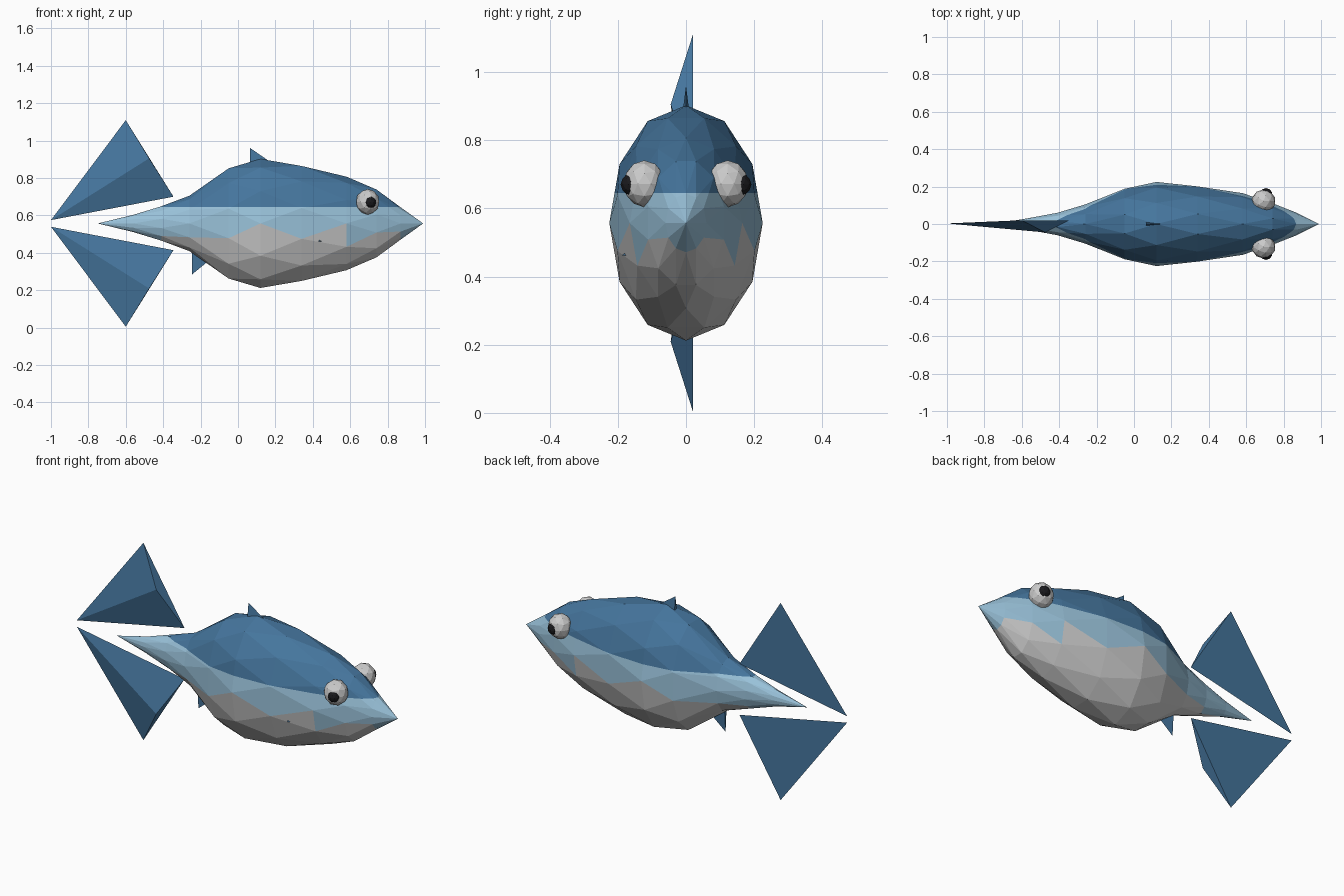
import bpy, bmesh, math
from mathutils import Vector

if "Cube" in bpy.data.objects:
    bpy.data.objects.remove(bpy.data.objects["Cube"])

ZC = 0.557  # height of the long axis


def mat(name, r, g, b):
    m = bpy.data.materials.new(name)
    m.diffuse_color = (r, g, b, 1)
    m.use_nodes = True
    m.node_tree.nodes["Principled BSDF"].inputs["Base Color"].default_value = m.diffuse_color
    return m


BLUE = mat("blue", 0.06, 0.18, 0.34)
PALE = mat("pale_blue", 0.32, 0.54, 0.70)
GREY = mat("belly_grey", 0.60, 0.60, 0.60)
BLACK = mat("black", 0.01, 0.01, 0.012)


def finish(name, bm, *mats):
    bmesh.ops.recalc_face_normals(bm, faces=bm.faces[:])
    me = bpy.data.meshes.new(name)
    bm.to_mesh(me)
    bm.free()
    for m in mats:
        me.materials.append(m)
    ob = bpy.data.objects.new(name, me)
    bpy.context.collection.objects.link(ob)
    return ob


# Body: staggered elliptical rings (x, half height, half width) joined by triangles
def make_body(n=12):
    stations = [(-.56, .046, .032), (-.41, .095, .062), (-.26, .148, .105),
                (-.05, .305, .195), (.12, .345, .225), (.34, .318, .208),
                (.58, .25, .165), (.74, .188, .115), (.87, .086, .06)]
    bm = bmesh.new()
    rings = []
    for i, (x, h, w) in enumerate(stations):
        off = 0.5 * (i % 2)
        angs = [2 * math.pi * (j + off) / n for j in range(n)]
        rings.append([bm.verts.new((x, w * math.cos(a), ZC + h * math.sin(a))) for a in angs])
    for i in range(len(rings) - 1):
        a, b = rings[i], rings[i + 1]
        if i % 2:
            a, b = b, a
        for j in range(n):
            k = (j + 1) % n
            bm.faces.new((a[j], a[k], b[j]))
            bm.faces.new((b[j], a[k], b[k]))
    for x, ring in ((-.75, rings[0]), (.99, rings[-1])):
        tip = bm.verts.new((x, 0, ZC))
        for j in range(n):
            bm.faces.new((ring[j], ring[(j + 1) % n], tip))
    # straight colour line between the back and the flank
    bmesh.ops.bisect_plane(bm, geom=bm.verts[:] + bm.edges[:] + bm.faces[:],
                           plane_co=(0, 0, 0.645), plane_no=(0, 0, 1))
    for f in bm.faces:
        z = f.calc_center_median().z
        f.material_index = 0 if z > 0.645 else 1 if z > 0.49 else 2
    return finish("body", bm, BLUE, PALE, GREY)


# Fins: thin tetrahedra
def make_fin(name, pts, flip=False):
    bm = bmesh.new()
    v = [bm.verts.new((x, y, 2 * ZC - z if flip else z)) for x, y, z in pts]
    for tri in ((0, 1, 2), (0, 1, 3), (1, 2, 3), (0, 2, 3)):
        bm.faces.new([v[i] for i in tri])
    return finish(name, bm, BLUE)


# Balls for the eyes
def make_ball(name, loc, r, m, stretch=(1, 1, 1)):
    bm = bmesh.new()
    bmesh.ops.create_icosphere(bm, subdivisions=2, radius=r)
    bmesh.ops.scale(bm, vec=Vector(stretch), verts=bm.verts)
    bmesh.ops.translate(bm, vec=Vector(loc), verts=bm.verts)
    return finish(name, bm, m)


make_body()

# Forked tail, upper and lower halves
tail = [(-1, .003, .575), (-.6, .02, 1.109), (-.345, .02, .70), (-.475, -.045, .905)]
make_fin("tail_fin_upper", tail)
make_fin("tail_fin_lower", tail, flip=True)

# Mostly buried back, belly and side fins
make_fin("dorsal_fin", [(.065, 0, .96), (.065, .02, .80), (.24, 0, .84), (.065, -.02, .80)])
make_fin("belly_fin", [(-.245, 0, .285), (-.245, .012, .46), (-.08, 0, .42), (-.245, -.012, .46)])
make_fin("side_fin", [(.44, -.188, .462), (.40, -.14, .50), (.47, -.14, .46), (.40, -.15, .46)])

# Eyes with pupils
for side, s in (("left", 1), ("right", -1)):
    make_ball("eye_" + side, (.693, s * .122, .672), .066, GREY, (.97, .95, 1.04))
    make_ball("pupil_" + side, (.706, s * .158, .67), .034, BLACK)
